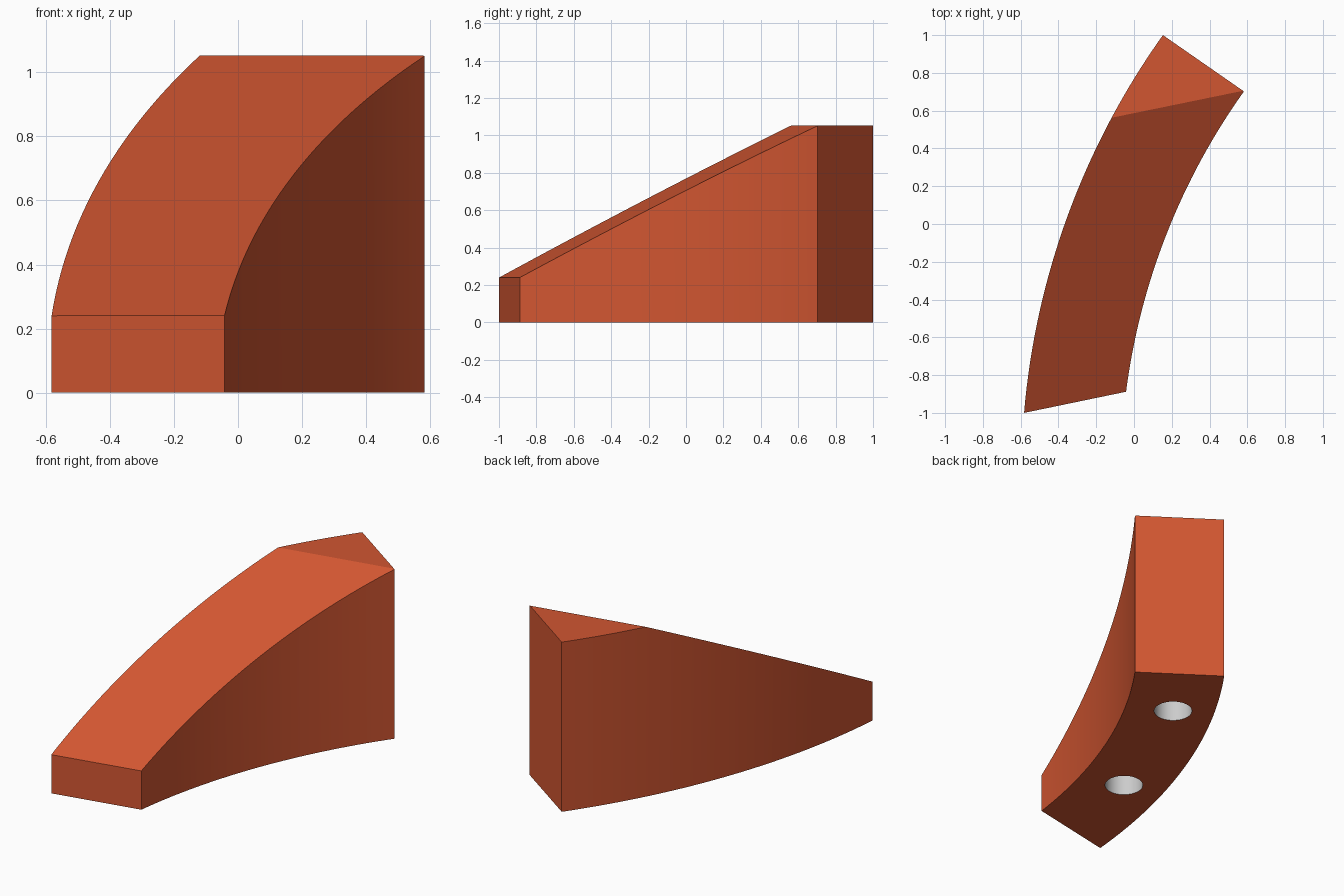
import bpy, bmesh, math
from mathutils import Vector

if "Cube" in bpy.data.objects:
    bpy.data.objects.remove(bpy.data.objects["Cube"])

HEIGHT = 1.053
FRONT_HEIGHT = 0.24
HOLES = [(0.12, 0.497), (-0.217, -0.35)]
HOLE_RADIUS, HOLE_DEPTH = 0.11, 0.3


def material(name, colour):
    m = bpy.data.materials.new(name)
    m.diffuse_color = (*colour, 1)
    m.use_nodes = True
    m.node_tree.nodes["Principled BSDF"].inputs["Base Color"].default_value = m.diffuse_color
    return m


def arc(p, q, radius, steps=32):
    """Points from p to q on a circle whose centre lies to the right."""
    p, q = Vector(p), Vector(q)
    chord = q - p
    right = Vector((chord.y, -chord.x)).normalized()
    centre = (p + q) / 2 + right * math.sqrt(radius ** 2 - (chord.length / 2) ** 2)
    a = math.atan2(*(p - centre).yx)
    b = math.atan2(*(q - centre).yx)
    if a < 0:
        a += 2 * math.pi
    if b < 0:
        b += 2 * math.pi
    return [centre + radius * Vector((math.cos(a + (b - a) * i / steps),
                                      math.sin(a + (b - a) * i / steps)))
            for i in range(steps + 1)]


# Curved block: two concentric arcs extruded upward
outer = arc((-0.582, -1.0), (0.153, 1.0), 4.03)
inner = arc((-0.042, -0.888), (0.582, 0.702), 3.51)
outline = inner + outer[::-1]
bm = bmesh.new()
base = bm.faces.new([bm.verts.new((p.x, p.y, 0)) for p in outline])
top = bmesh.ops.extrude_face_region(bm, geom=[base])["geom"]
for v in top:
    if isinstance(v, bmesh.types.BMVert):
        v.co.z = HEIGHT

# Sloping top: slice off everything above the ramp plane
k = 0.554
cut = bmesh.ops.bisect_plane(bm, geom=bm.verts[:] + bm.edges[:] + bm.faces[:],
                             plane_co=(-0.582, -1.0, FRONT_HEIGHT),
                             plane_no=(0.205 * k, -k, 1), clear_outer=True)
bmesh.ops.holes_fill(bm, edges=[e for e in bm.edges if e.is_boundary], sides=0)
bmesh.ops.remove_doubles(bm, verts=bm.verts[:], dist=0.0005)
bmesh.ops.recalc_face_normals(bm, faces=bm.faces[:])
mesh = bpy.data.meshes.new("curved_wedge")
bm.to_mesh(mesh)
bm.free()
wedge = bpy.data.objects.new("curved_wedge", mesh)
bpy.context.collection.objects.link(wedge)
mesh.materials.append(material("burnt orange", (0.64, 0.093, 0.031)))
mesh.materials.append(material("light grey", (0.6, 0.6, 0.6)))

# Blind round holes in the underside
for x, y in HOLES:
    bpy.ops.mesh.primitive_cylinder_add(vertices=48, radius=HOLE_RADIUS,
                                        depth=HOLE_DEPTH * 2, location=(x, y, 0))
    cutter = bpy.context.object
    cutter.name = "hole_cutter"
    cutter.hide_render = True
    bpy.ops.object.select_all(action='DESELECT')
    wedge.select_set(True)
    bpy.context.view_layer.objects.active = wedge
    mod = wedge.modifiers.new("hole", 'BOOLEAN')
    mod.operation = 'DIFFERENCE'
    mod.solver = 'EXACT'
    mod.object = cutter
    bpy.ops.object.modifier_apply(modifier=mod.name)
    bpy.data.objects.remove(cutter)

# Grey hole linings, orange elsewhere
for f in wedge.data.polygons:
    c = f.center
    lining = 0.01 < c.z < HOLE_DEPTH + 0.01 and any(
        math.hypot(c.x - x, c.y - y) < HOLE_RADIUS + 0.01 for x, y in HOLES)
    f.material_index = 1 if lining else 0

bpy.ops.object.shade_smooth_by_angle(angle=math.radians(20))
